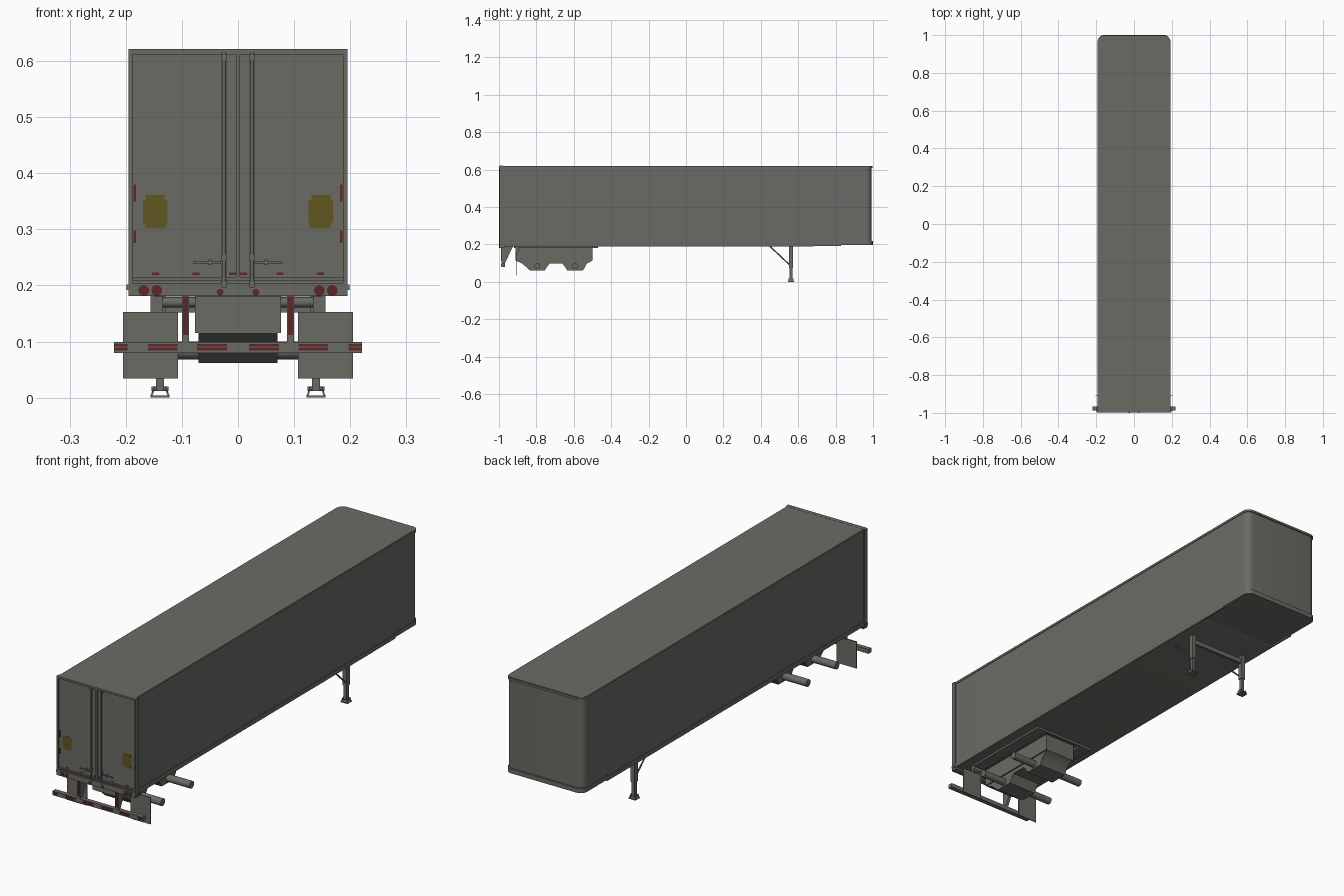
import bpy, bmesh, math
from mathutils import Vector


def material(name, rgb):
    m = bpy.data.materials.new(name)
    m.diffuse_color = (*rgb, 1)
    return m


GREY = material("trailer grey", (0.145, 0.147, 0.130))
RED = material("dark red", (0.115, 0.018, 0.022))
YELLOW = material("mustard yellow", (0.115, 0.095, 0.014))


def finish(name, bm, mat):
    bmesh.ops.recalc_face_normals(bm, faces=bm.faces)
    me = bpy.data.meshes.new(name)
    bm.to_mesh(me)
    bm.free()
    me.materials.append(mat)
    me.shade_smooth()
    me.set_sharp_from_angle(angle=math.radians(35))
    ob = bpy.data.objects.new(name, me)
    bpy.context.collection.objects.link(ob)
    return ob


def prism(name, pts, axis, lo, hi, mat=GREY):
    """Extrude a 2D outline along an axis: x -> (y,z), y -> (x,z), z -> (x,y)."""
    bm = bmesh.new()

    def at(p, h):
        return {"x": (h, p[0], p[1]), "y": (p[0], h, p[1]), "z": (p[0], p[1], h)}[axis]
    a = [bm.verts.new(at(p, lo)) for p in pts]
    b = [bm.verts.new(at(p, hi)) for p in pts]
    bm.faces.new(a)
    bm.faces.new(b)
    for i in range(len(pts)):
        j = (i + 1) % len(pts)
        bm.faces.new((a[i], a[j], b[j], b[i]))
    return finish(name, bm, mat)


def box(name, x, y, z, mat=GREY):
    return prism(name, [(x[0], y[0]), (x[1], y[0]), (x[1], y[1]), (x[0], y[1])],
                 "z", z[0], z[1], mat)


def rod(name, p, q, r, n=16, mat=GREY):
    p, q = Vector(p), Vector(q)
    bm = bmesh.new()
    bmesh.ops.create_cone(bm, cap_ends=True, segments=n, radius1=r, radius2=r,
                          depth=(q - p).length)
    rot = (q - p).to_track_quat("Z", "Y").to_matrix().to_4x4()
    bm.transform(rot)
    bmesh.ops.translate(bm, verts=bm.verts, vec=(p + q) / 2)
    return finish(name, bm, mat)


def both(x0, x1, s):
    return sorted((x0 * s, x1 * s))


def plan(hw, back, front, r):
    """Floor plan with rounded corners at the nose."""
    pts = [(-hw, back), (hw, back)]
    for cx, start in ((hw - r, 0), (-hw + r, 90)):
        for i in range(9):
            t = math.radians(start + i * 90 / 8)
            pts.append((cx + r * math.cos(t), front - r + r * math.sin(t)))
    return pts


# Cargo box, rails and floor
prism("cargo_box", plan(0.19, -0.989, 0.993, 0.03), "z", 0.2, 0.617)
prism("roof_rail", plan(0.1925, -0.99, 0.998, 0.032), "z", 0.609, 0.619)
prism("roof_panel", plan(0.188, -0.99, 0.993, 0.03), "z", 0.617, 0.6205)
prism("nose_bottom_rail", plan(0.1915, 0.82, 1.0, 0.032), "z", 0.198, 0.218)
prism("floor", [(-0.985, 0.201), (-0.985, 0.19), (0.68, 0.19), (0.705, 0.201)],
      "x", -0.19, 0.19)
for s in (-1, 1):
    box("side_bottom_rail", both(0.186, 0.193, s), (-0.99, 0.83), (0.193, 0.212))

# Rear door frame
box("rear_header", (-0.195, 0.195), (-0.997, -0.98), (0.612, 0.621))
box("rear_sill", (-0.195, 0.195), (-0.997, -0.97), (0.181, 0.204))
box("door_bottom_rail", (-0.187, 0.187), (-0.994, -0.985), (0.209, 0.215))
box("door_center_seal", (-0.004, 0.004), (-0.995, -0.985), (0.215, 0.612))
for s in (-1, 1):
    box("rear_post", both(0.187, 0.195, s), (-0.997, -0.975), (0.2, 0.615))
    box("sill_end", both(0.192, 0.199, s), (-0.995, -0.975), (0.192, 0.202))
    # Door lock rods, brackets and handles
    rod("lock_rod", (0.025 * s, -0.996, 0.198), (0.025 * s, -0.996, 0.615), 0.0034, 12)
    for z in (0.202, 0.25, 0.606):
        box("lock_bracket", both(0.0205, 0.0295, s), (-1.0, -0.988), (z - 0.006, z + 0.006))
    box("door_handle", both(0.03, 0.08, s), (-0.998, -0.994), (0.2395, 0.2425))
    box("handle_catch", both(0.047, 0.053, s), (-0.999, -0.988), (0.236, 0.246))
    # Reflective markings on the doors
    box("door_panel_yellow", both(0.126, 0.169, s), (-0.9905, -0.988), (0.311, 0.352), YELLOW)
    box("door_panel_yellow_top", both(0.131, 0.165, s), (-0.9905, -0.988), (0.352, 0.361), YELLOW)
    box("door_panel_yellow_base", both(0.128, 0.165, s), (-0.9905, -0.988), (0.302, 0.311), YELLOW)
    for z0, z1 in ((0.35, 0.38), (0.276, 0.298)):
        box("door_edge_tape", both(0.182, 0.186, s), (-0.9905, -0.988), (z0, z1), RED)
    for x in (0.01, 0.075, 0.147):
        box("door_base_tape", both(x - 0.006, x + 0.006, s), (-0.9905, -0.988),
            (0.219, 0.223), RED)
    # Tail lamps
    for x, z, r in ((0.145, 0.191, 0.0095), (0.168, 0.191, 0.0095), (0.032, 0.188, 0.006)):
        rod("tail_lamp", (x * s, -0.9985, z), (x * s, -0.99, z), r, 20, RED)

# Rear impact guard
box("guard_bar", (-0.221, 0.221), (-0.987, -0.967), (0.08, 0.099))
for s in (-1, 1):
    prism("guard_upright", [(-0.987, 0.098), (-0.969, 0.098), (-0.925, 0.19), (-0.987, 0.19)],
          "x", *both(0.087, 0.1, s))
    box("upright_tape", both(0.089, 0.098, s), (-0.9885, -0.986), (0.112, 0.18), RED)
    for x0, x1 in ((0.197, 0.22), (0.108, 0.16), (0.02, 0.073)):
        for z in (0.0865, 0.0935):
            box("guard_tape", both(x0, x1, s), (-0.9885, -0.986), (z - 0.0025, z + 0.0025), RED)

# Sliding bogie frame
for s in (-1, 1):
    box("slider_rail", both(0.095, 0.15, s), (-0.92, -0.47), (0.181, 0.192))
    # Mud flap and its hanger
    box("mud_flap", both(0.107, 0.205, s), (-0.909, -0.905), (0.034, 0.153))
    box("flap_hanger", both(0.134, 0.156, s), (-0.912, -0.898), (0.152, 0.183))
    rod("flap_tube", (0.06 * s, -0.9, 0.17), (0.156 * s, -0.9, 0.17), 0.009)
for y in (-0.915, -0.475):
    box("slider_crossmember", (-0.15, 0.15), (y - 0.005, y + 0.005), (0.18, 0.192))

# Suspension housing with two drooping humps, and axles
box("suspension_box", (-0.077, 0.077), (-0.912, -0.5), (0.115, 0.191))
prism("suspension_humps",
      [(-0.912, 0.125), (-0.912, 0.114), (-0.875, 0.098), (-0.835, 0.062), (-0.755, 0.062),
       (-0.73, 0.098), (-0.66, 0.098), (-0.635, 0.062), (-0.55, 0.062), (-0.53, 0.098),
       (-0.5, 0.114), (-0.5, 0.125)],
      "x", -0.07, 0.07)
for y in (-0.795, -0.592):
    rod("axle", (-0.187, y, 0.084), (0.187, y, 0.084), 0.016, 24)

# Landing gear
for s in (-1, 1):
    x = 0.139 * s
    box("leg_outer_tube", (x - 0.01, x + 0.01), (0.551, 0.573), (0.075, 0.192))
    box("leg_inner_tube", (x - 0.007, x + 0.007), (0.554, 0.57), (0.012, 0.08))
    box("foot_plate", (x - 0.017, x + 0.017), (0.546, 0.578), (0, 0.004))
    for e in (-1, 1):
        prism("foot_bracket", [(x + e * 0.017, 0.003), (x + e * 0.014, 0.003),
                               (x + e * 0.008, 0.017), (x + e * 0.011, 0.019)],
              "y", 0.549, 0.575)
    rod("foot_pin", (x - 0.015, 0.562, 0.016), (x + 0.015, 0.562, 0.016), 0.004, 12)
    rod("leg_brace", (x, 0.555, 0.09), (x, 0.447, 0.192), 0.0035, 10)
box("leg_crossbar", (-0.135, 0.135), (0.556, 0.568), (0.152, 0.172))
